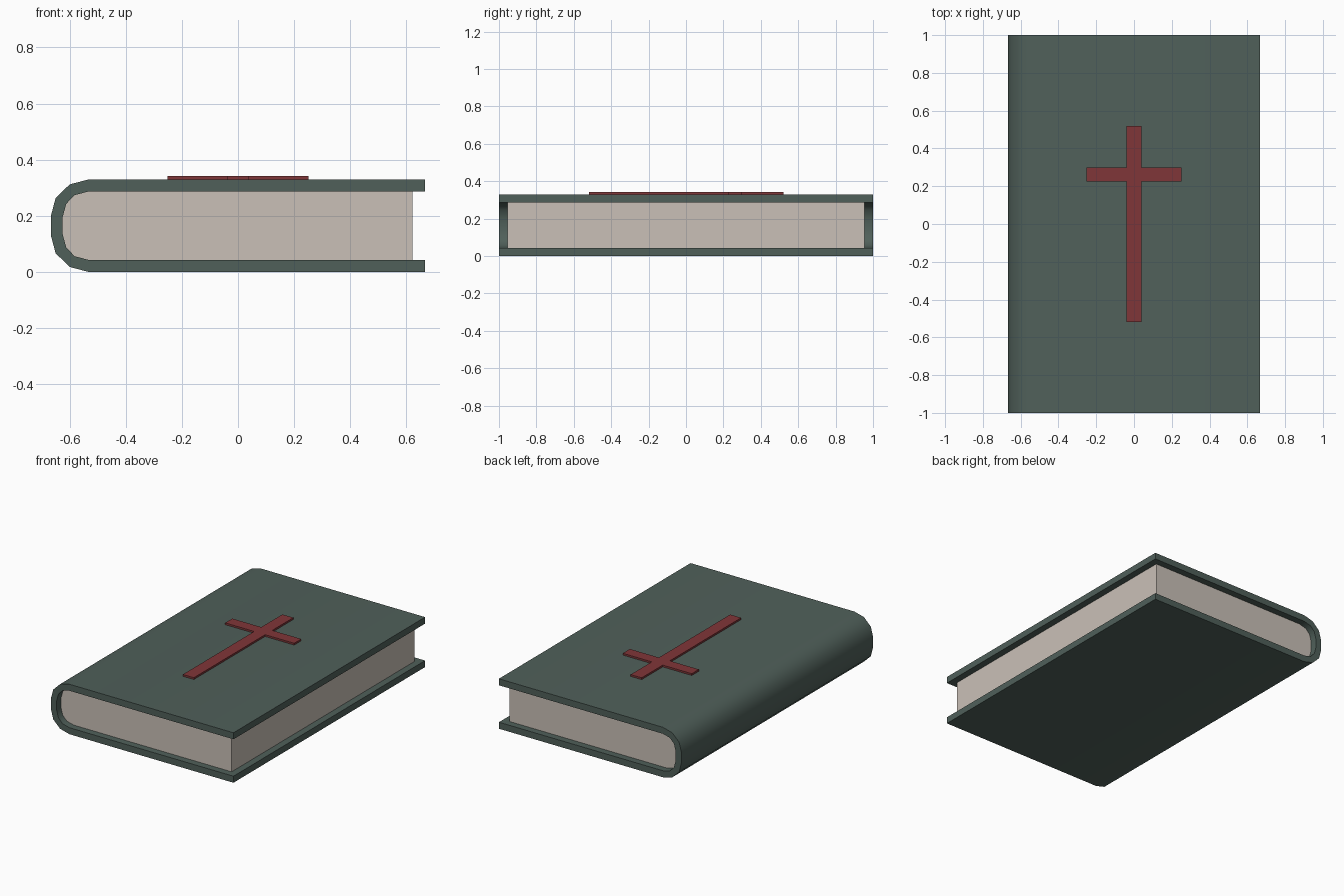
import bpy, bmesh, math

if "Cube" in bpy.data.objects:
    bpy.data.objects.remove(bpy.data.objects["Cube"])


def material(name, rgb):
    m = bpy.data.materials.new(name)
    m.diffuse_color = (*rgb, 1)
    m.use_nodes = True
    m.node_tree.nodes["Principled BSDF"].inputs["Base Color"].default_value = m.diffuse_color
    return m


def prism(name, outline, place, start, end, mat):
    """Extrude a 2D outline from start to end; place(a, b, t) gives the 3D point."""
    bm = bmesh.new()
    rings = [[bm.verts.new(place(a, b, t)) for a, b in outline] for t in (start, end)]
    bm.faces.new(rings[0])
    bm.faces.new(rings[1][::-1])
    n = len(outline)
    for i in range(n):
        j = (i + 1) % n
        bm.faces.new((rings[0][i], rings[1][i], rings[1][j], rings[0][j]))
    bmesh.ops.recalc_face_normals(bm, faces=bm.faces)
    mesh = bpy.data.meshes.new(name)
    bm.to_mesh(mesh)
    bm.free()
    mesh.materials.append(mat)
    ob = bpy.data.objects.new(name, mesh)
    bpy.context.collection.objects.link(ob)
    return ob


def smooth(ob):
    bpy.ops.object.select_all(action='DESELECT')
    ob.select_set(True)
    bpy.context.view_layer.objects.active = ob
    bpy.ops.object.shade_smooth_by_angle(angle=math.radians(40))


green = material("dark green cover", (0.08, 0.117, 0.102))
cream = material("cream paper", (0.59, 0.53, 0.475))
red = material("dark red", (0.216, 0.037, 0.04))

MID = 0.165  # half the book thickness


def spine(upper):
    """Mirror the upper half of a spine curve about mid height."""
    return upper + [(x, 2 * MID - z) for x, z in reversed(upper)]


outer = spine([(-0.532, 0.33), (-0.60, 0.312), (-0.65, 0.263), (-0.667, 0.199)])
inner = spine([(-0.532, 0.287), (-0.582, 0.274), (-0.612, 0.243), (-0.625, 0.195)])


def along_y(a, b, t):
    return (a, t, b)


# wrap-around cover: boards and rounded spine in one C-shaped profile
cover_outline = [(0.667, 0.33)] + outer + [(0.667, 0), (0.667, 0.043)] \
    + inner[::-1] + [(0.667, 0.287)]
smooth(prism("cover", cover_outline, along_y, -1, 1, green))

# page block filling the cover, set back from the edges
page_outline = [(0.622, 0.287)] + inner + [(0.622, 0.043)]
smooth(prism("pages", page_outline, along_y, -0.955, 0.955, cream))

# raised cross on the front cover
w, arm, top, bottom, hi, lo = 0.04, 0.252, 0.52, -0.518, 0.30, 0.226
right = [(w, top), (w, hi), (arm, hi), (arm, lo), (w, lo), (w, bottom)]
cross_outline = right + [(-x, y) for x, y in reversed(right)]
prism("cross", cross_outline, lambda a, b, t: (a, b, t), 0.328, 0.342, red)
